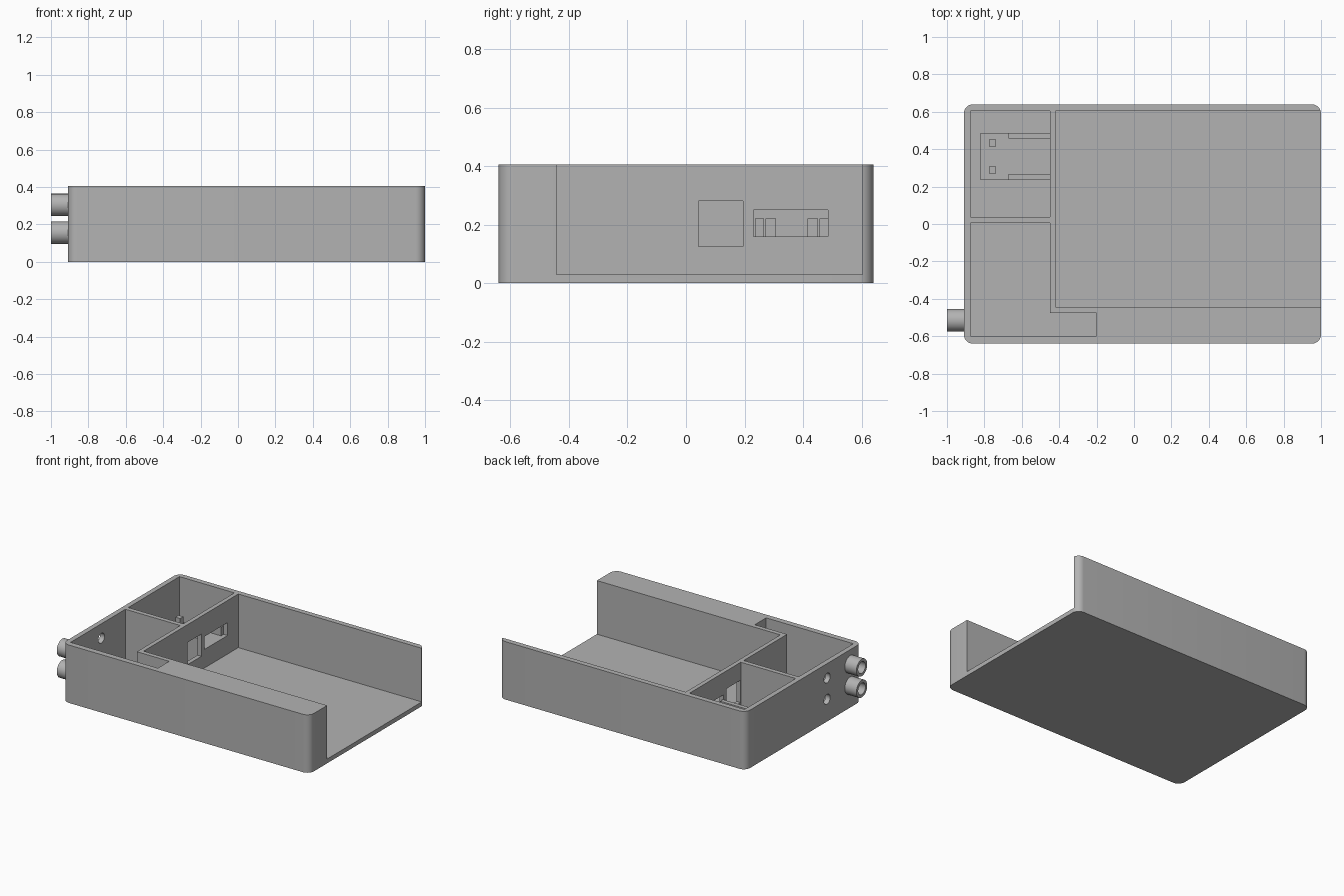
import bpy, bmesh, math
from mathutils import Matrix

cube = bpy.data.objects.get("Cube")
if cube:
    bpy.data.objects.remove(cube, do_unlink=True)

grey = bpy.data.materials.new("plain grey")
grey.use_nodes = True
colour = (0.45, 0.45, 0.45, 1)
grey.diffuse_color = colour
grey.node_tree.nodes["Principled BSDF"].inputs["Base Color"].default_value = colour

TOP, FLOOR = 0.405, 0.03
WALL_X = -0.91


def finish(name, bm):
    mesh = bpy.data.meshes.new(name)
    bm.to_mesh(mesh)
    bm.free()
    mesh.materials.append(grey)
    ob = bpy.data.objects.new(name, mesh)
    bpy.context.collection.objects.link(ob)
    return ob


def box(name, x, y, z, corner=0):
    """Box from ranges, with optional rounded upright edges."""
    bm = bmesh.new()
    bmesh.ops.create_cube(bm, size=1)
    for v in bm.verts:
        for i, (lo, hi) in enumerate((x, y, z)):
            v.co[i] = lo if v.co[i] < 0 else hi
    if corner:
        upright = [e for e in bm.edges
                   if abs(e.verts[0].co.z - e.verts[1].co.z) > 0.01]
        bmesh.ops.bevel(bm, geom=upright, offset=corner, segments=8,
                        profile=0.5, affect='EDGES')
    return finish(name, bm)


def rod(name, x, y, z, radius):
    """Round rod lying along x."""
    bm = bmesh.new()
    place = Matrix.Translation((sum(x) / 2, y, z)) @ Matrix.Rotation(math.pi / 2, 4, 'Y')
    bmesh.ops.create_cone(bm, cap_ends=True, segments=40, radius1=radius,
                          radius2=radius, depth=x[1] - x[0], matrix=place)
    return finish(name, bm)


def combine(target, tool, operation):
    mod = target.modifiers.new("combine", 'BOOLEAN')
    mod.operation = operation
    mod.solver = 'EXACT'
    mod.object = tool
    bpy.context.view_layer.objects.active = target
    bpy.ops.object.modifier_apply(modifier=mod.name)
    bpy.data.objects.remove(tool, do_unlink=True)


# Rounded tray body
tray = box("tray", (WALL_X, 1), (-0.64, 0.64), (0, TOP), 0.05)

# Compartments: open main bay, rear bay, L-shaped front bay
up = (FLOOR, 0.6)
for x, y in (((-0.42, 1.2), (-0.443, 0.603)),
             ((-0.875, -0.45), (0.037, 0.603)),
             ((-0.875, -0.45), (-0.6, 0.005)),
             ((-0.5, -0.2), (-0.6, -0.475))):
    combine(tray, box("bay_cutter", x, y, up), 'DIFFERENCE')

# Square window and board slot in the dividing wall
for y, z in (((0.042, 0.195), (0.125, 0.28)),
             ((0.23, 0.485), (0.16, 0.25))):
    combine(tray, box("window_cutter", (-0.47, -0.4), y, z), 'DIFFERENCE')

# Two stacked sockets on the left end, and two plain holes beside them
for z in (0.155, 0.304):
    combine(tray, rod("socket", (-1, -0.89), -0.515, z, 0.06), 'UNION')
    combine(tray, rod("bore_cutter", (-1.1, -0.85), -0.515, z, 0.04), 'DIFFERENCE')
    combine(tray, rod("hole_cutter", (-1.1, -0.85), -0.26, z, 0.034), 'DIFFERENCE')

# Board stand with side rails and locating posts
box("board_stand", (-0.82, -0.45), (0.235, 0.487), (FLOOR, 0.16))
for side, label in ((-1, "front"), (1, "rear")):
    mid = 0.361
    rail = sorted((mid + side * 0.126, mid + side * 0.095))
    post = sorted((mid + side * 0.09, mid + side * 0.054))
    box(label + "_rail", (-0.67, -0.45), rail, (0.16, 0.22))
    box(label + "_post", (-0.775, -0.739), post, (0.16, 0.22))

# Smooth the rounded corners and sockets, keep other edges sharp
bpy.ops.object.select_all(action='DESELECT')
tray.select_set(True)
bpy.context.view_layer.objects.active = tray
bpy.ops.object.shade_smooth_by_angle(angle=math.radians(30))
